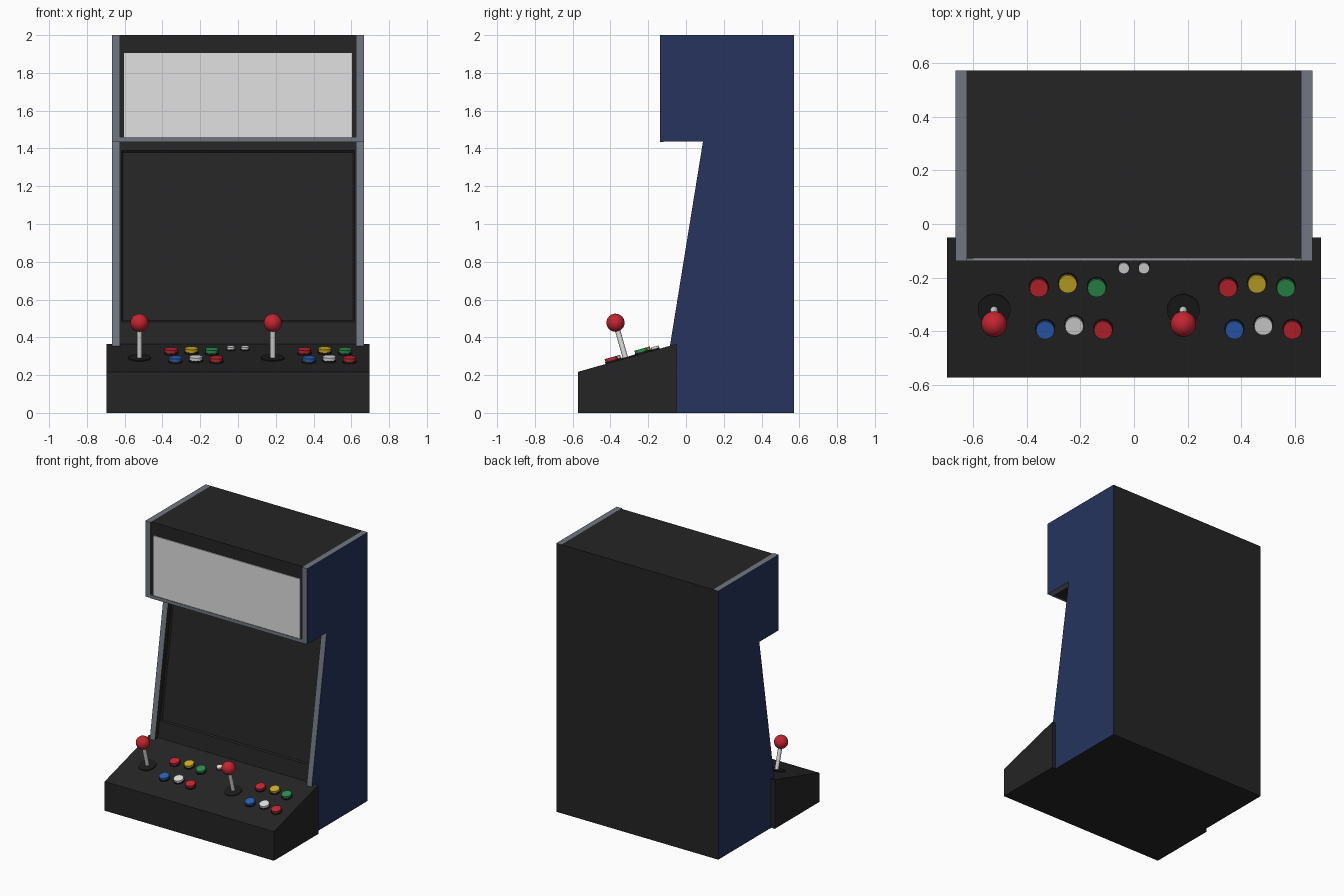
import bpy, bmesh, math
from mathutils import Matrix, Vector

if "Cube" in bpy.data.objects:
    bpy.data.objects.remove(bpy.data.objects["Cube"])


def mat(name, r, g, b):
    m = bpy.data.materials.new(name)
    m.diffuse_color = (r, g, b, 1)
    m.use_nodes = True
    m.node_tree.nodes["Principled BSDF"].inputs["Base Color"].default_value = m.diffuse_color
    return m


BLACK = mat("black panel", .018, .018, .018)
WASHER = mat("deep black", .011, .011, .011)
NAVY = mat("navy side", .019, .034, .113)
GREY = mat("grey trim", .165, .185, .22)
WHITE = mat("white", .75, .75, .75)
RED = mat("red", .55, .018, .03)
YELLOW = mat("yellow", .60, .42, .018)
GREEN = mat("green", .025, .28, .075)
BLUE = mat("blue", .025, .115, .48)


def finish(bm, name, mats):
    me = bpy.data.meshes.new(name)
    bm.to_mesh(me)
    bm.free()
    for m in mats:
        me.materials.append(m)
    ob = bpy.data.objects.new(name, me)
    bpy.context.collection.objects.link(ob)
    return ob


def prism(profile, x0, x1):
    """Extrude a (y, z) outline along x."""
    bm = bmesh.new()
    f = bm.faces.new([bm.verts.new((x0, y, z)) for y, z in profile])
    ext = bmesh.ops.extrude_face_region(bm, geom=[f])["geom"]
    bmesh.ops.translate(bm, vec=(x1 - x0, 0, 0),
                        verts=[v for v in ext if isinstance(v, bmesh.types.BMVert)])
    bmesh.ops.recalc_face_normals(bm, faces=bm.faces)
    bm.normal_update()
    return bm


def box(name, x, y0, y1, z0, z1, m):
    return finish(prism([(y0, z0), (y1, z0), (y1, z1), (y0, z1)], -x, x), name, [m])


# Side panels: navy outside, grey front and top edges, black inside, back and base
side = [(.573, 0), (.573, 2), (-.138, 2), (-.138, 1.437), (.09, 1.437),
        (-.085, .355), (-.05, .34), (-.05, 0)]
for s, label in ((-1, "left"), (1, "right")):
    bm = prism(side, s * .625, s * .667)
    for f in bm.faces:
        n, c = f.normal, f.calc_center_median()
        if abs(n.x) > .9:
            f.material_index = 1 if n.x * s > 0 else 0
        else:
            f.material_index = 0 if n.y > .9 or c.z < .01 else 2
    finish(bm, label + "_side_panel", [BLACK, NAVY, GREY])


# Cabinet core with a recessed screen in the sloping front
def slope(z):
    return (-.052 + (z - .355) * .177 / 1.082, z)


core = [(.573, 0), (.573, 2), (-.128, 2), (-.128, 1.437), slope(1.437), slope(1.395),
        slope(.475), slope(.355), (-.052, 0)]
bm = prism(core, -.625, .625)
screen = [f for f in bm.faces if f.normal.y < -.9 and .8 < f.calc_center_median().z < 1.1]
bmesh.ops.inset_region(bm, faces=screen, thickness=.010, depth=0)
bmesh.ops.inset_region(bm, faces=screen, thickness=.012, depth=-.010)
finish(bm, "cabinet_core", [BLACK])

# Lit header panel and its lower trim
box("header_panel", .604, -.134, -.126, 1.46, 1.905, WHITE)
box("header_lower_trim", .625, -.138, -.120, 1.435, 1.46, GREY)

# Control deck
finish(prism([(-.573, 0), (-.573, .217), (-.05, .365), (-.05, 0)], -.697, .697),
       "control_deck", [BLACK])

TILT = math.atan2(.148, .523)


def deck(x, y):
    """Frame on the sloping deck, local z pointing out of it."""
    return Matrix.Translation((x, y, .365 + (y + .05) * .148 / .523)) @ Matrix.Rotation(TILT, 4, 'X')


def turned(name, frame, parts, mats, seg=16):
    """Stack of discs (radius, bottom, top, material); a ball if bottom is None."""
    bm = bmesh.new()
    for r, lo, hi, mi in parts:
        old = set(bm.faces)
        if lo is None:
            bmesh.ops.create_uvsphere(bm, u_segments=24, v_segments=14, radius=r,
                                      matrix=Matrix.Translation((0, 0, hi)))
        else:
            bmesh.ops.create_cone(bm, cap_ends=True, segments=seg, radius1=r, radius2=r,
                                  depth=hi - lo, matrix=Matrix.Translation((0, 0, (lo + hi) / 2)))
        for f in set(bm.faces) - old:
            f.material_index = mi
    ob = finish(bm, name, mats)
    ob.matrix_world = frame
    bpy.ops.object.select_all(action='DESELECT')
    ob.select_set(True)
    bpy.context.view_layer.objects.active = ob
    bpy.ops.object.shade_smooth_by_angle(angle=math.radians(35))
    return ob


# Two player stations: joystick and six buttons each
buttons = [(.167, -.233, RED), (.275, -.218, YELLOW), (.383, -.233, GREEN),
           (.191, -.390, BLUE), (.299, -.375, WHITE), (.407, -.390, RED)]
for p, x0 in enumerate((-.522, .184), 1):
    turned(f"joystick_{p}", deck(x0, -.32),
           [(.061, -.004, .006, 0), (.014, 0, .17, 1), (.048, None, .196, 2)],
           [WASHER, WHITE, RED], 24)
    for i, (dx, y, m) in enumerate(buttons, 1):
        turned(f"player_{p}_button_{i}", deck(x0 + dx, y),
               [(.037, -.004, .010, 0), (.0345, .010, .026, 1)], [WASHER, m])

# Small start buttons
for i, x in enumerate((-.038, .037), 1):
    turned(f"start_button_{i}", deck(x, -.161),
           [(.023, -.004, .007, 0), (.021, .007, .018, 1)], [WASHER, WHITE])
